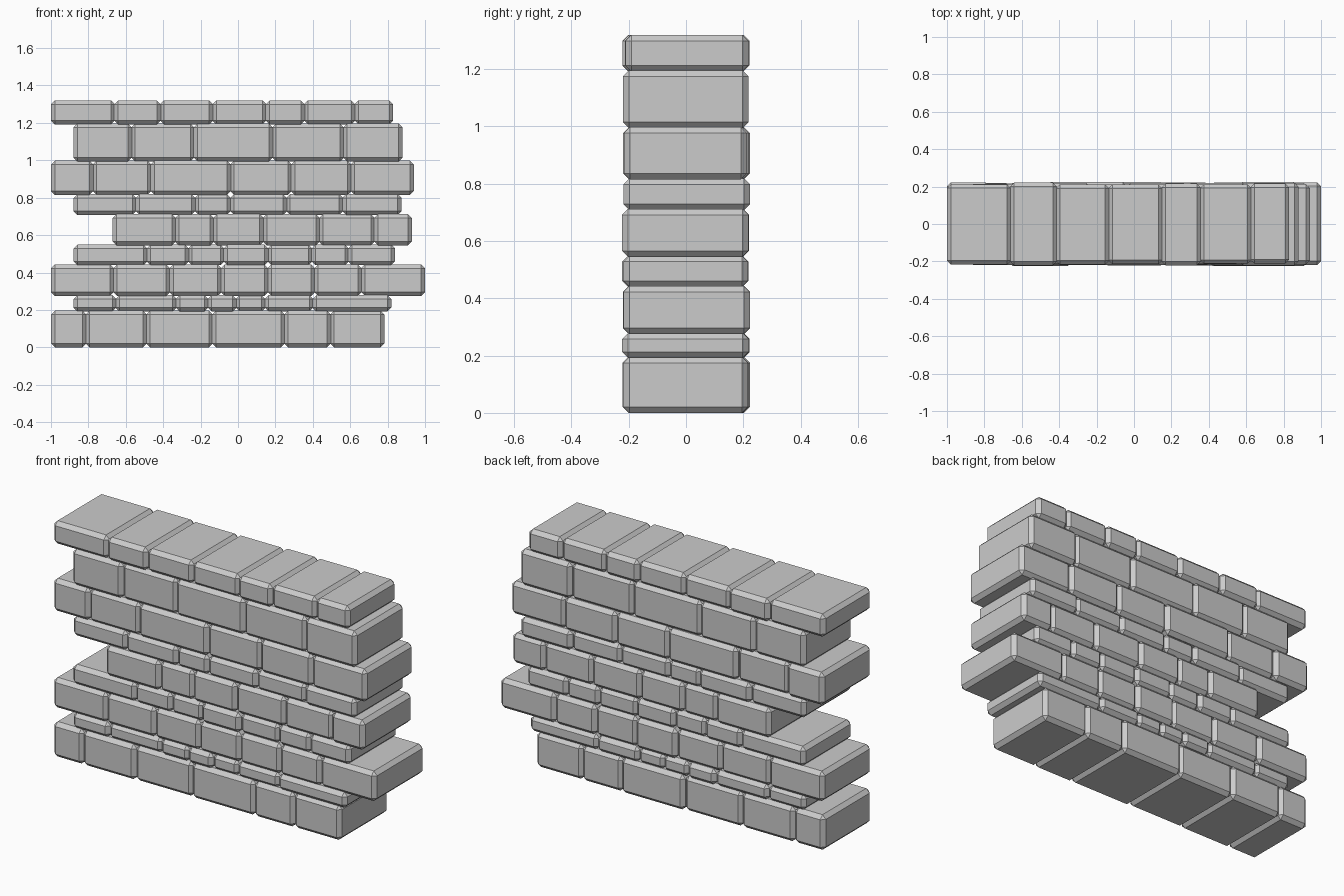
import bpy, bmesh, random
from mathutils import Matrix

if "Cube" in bpy.data.objects:
    bpy.data.objects.remove(bpy.data.objects["Cube"])

random.seed(4)
BEVEL = 0.021
LAP = 0.002   # neighbouring stones just overlap

# each course: bottom z, top z, joint positions along x
courses = [
    (0.000, 0.194, [-1, -.813, -.49, -.137, .249, .495, .783]),
    (0.194, 0.277, [-.88, -.653, -.33, -.16, -.01, .145, .40, .82]),
    (0.277, 0.441, [-1, -.665, -.365, -.09, .16, .41, .66, 1.0]),
    (0.441, 0.547, [-.88, -.487, -.265, -.075, .16, .395, .59, .84]),
    (0.547, 0.710, [-.67, -.335, -.13, .135, .435, .73, .93]),
    (0.710, 0.817, [-.88, -.545, -.23, -.04, .26, .56, .875]),
    (0.817, 0.996, [-1, -.775, -.465, -.04, .285, .605, .94]),
    (0.996, 1.194, [-.88, -.57, -.235, .185, .565, .88]),
    (1.194, 1.320, [-1, -.66, -.415, -.135, .15, .355, .625, .83]),
]


def add_stone(bm, x0, x1, z0, z1, half_depth, shift):
    size = Matrix.Diagonal((x1 - x0, 2 * half_depth, z1 - z0, 1))
    place = Matrix.Translation(((x0 + x1) / 2, shift, (z0 + z1) / 2))
    bmesh.ops.create_cube(bm, size=1, matrix=place @ size)


for row, (z0, z1, joints) in enumerate(courses):
    bm = bmesh.new()
    last = len(joints) - 2
    low = z0 - (LAP if row else 0)
    high = z1 + (LAP if row < len(courses) - 1 else 0)
    for i in range(last + 1):
        a = joints[i] - (LAP if i else 0)
        b = joints[i + 1] + (LAP if i < last else 0)
        # slightly uneven wall faces
        add_stone(bm, a, b, low, high, random.uniform(.212, .222), random.uniform(-.003, .003))
    # chamfer every stone edge
    bmesh.ops.bevel(bm, geom=bm.edges[:], offset=BEVEL, offset_type='OFFSET',
                    segments=1, affect='EDGES')
    mesh = bpy.data.meshes.new(f"stone_course_{row + 1}")
    bm.to_mesh(mesh)
    bm.free()
    obj = bpy.data.objects.new(f"stone_course_{row + 1}", mesh)
    bpy.context.collection.objects.link(obj)
